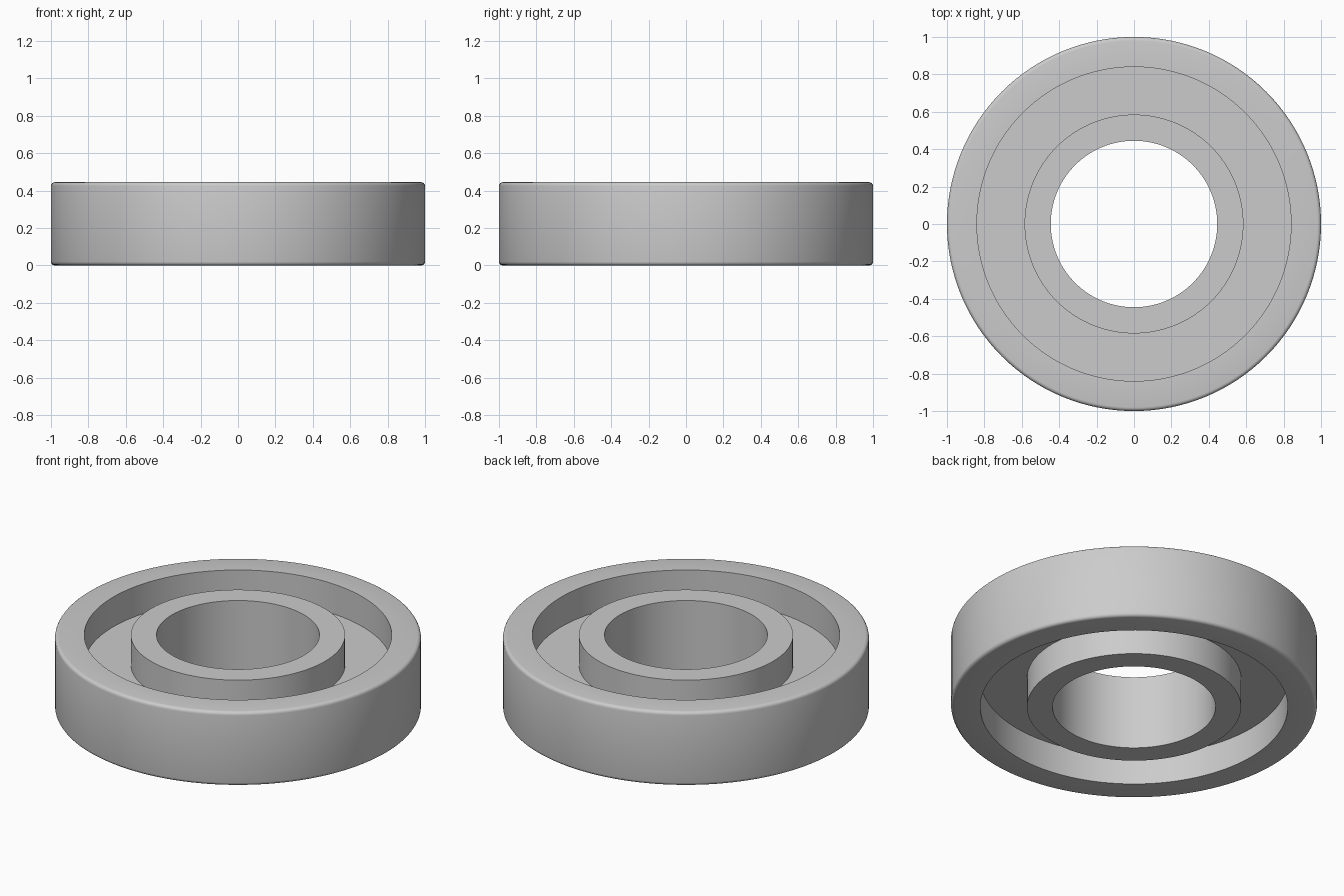
import bpy, bmesh, math

if "Cube" in bpy.data.objects:
    bpy.data.objects.remove(bpy.data.objects["Cube"])

SEGMENTS = 128
HEIGHT, MID = 0.445, 0.2225
RIM_OUT, RIM_IN = 1.0, 0.84
HUB_OUT, HUB_IN = 0.585, 0.445
WEB_HALF = 0.0425
ROUND = 0.02

steel = bpy.data.materials.new("steel grey")
steel.diffuse_color = (0.6, 0.6, 0.6, 1)
steel.use_nodes = True
steel.node_tree.nodes["Principled BSDF"].inputs["Base Color"].default_value = steel.diffuse_color

# Upper half of the cross-section: hub, recessed web, rim with a rounded outer edge
upper = [(HUB_IN, MID), (HUB_OUT, MID), (HUB_OUT, WEB_HALF),
         (RIM_IN, WEB_HALF), (RIM_IN, MID)]
for i in range(5):
    a = math.pi / 2 * (1 - i / 4)
    upper.append((RIM_OUT - ROUND + ROUND * math.cos(a),
                  MID - ROUND + ROUND * math.sin(a)))

# Mirror it to close the section
section = upper + [(r, -h) for r, h in reversed(upper)]

# Revolve the section into the bearing ring
bm = bmesh.new()
rings = []
for s in range(SEGMENTS):
    t = 2 * math.pi * s / SEGMENTS
    rings.append([bm.verts.new((r * math.cos(t), r * math.sin(t), MID + h))
                  for r, h in section])
n = len(section)
for s in range(SEGMENTS):
    a, b = rings[s], rings[(s + 1) % SEGMENTS]
    for i in range(n):
        j = (i + 1) % n
        bm.faces.new((a[i], b[i], b[j], a[j]))
bmesh.ops.recalc_face_normals(bm, faces=bm.faces)

mesh = bpy.data.meshes.new("bearing_ring")
bm.to_mesh(mesh)
bm.free()
mesh.materials.append(steel)
ring = bpy.data.objects.new("bearing_ring", mesh)
bpy.context.collection.objects.link(ring)

# Smooth the round walls, keep the corners sharp
bpy.context.view_layer.objects.active = ring
ring.select_set(True)
bpy.ops.object.shade_smooth_by_angle(angle=math.radians(30))
